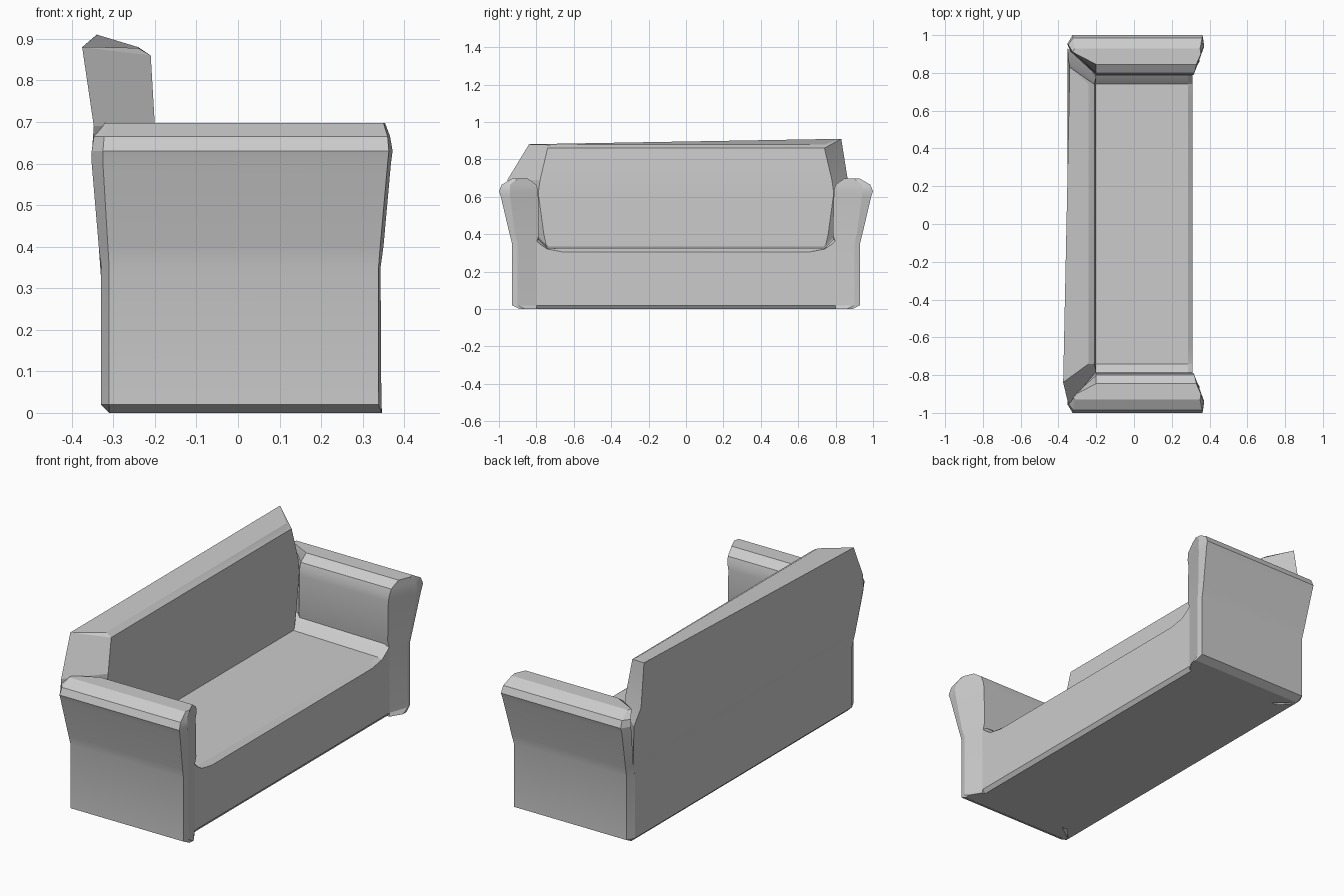
import bpy, bmesh, math


def loft(name, rings):
    """Skin equal-length rings of points and cap both ends."""
    bm = bmesh.new()
    loops = [[bm.verts.new(p) for p in ring] for ring in rings]
    n = len(loops[0])
    for a, b in zip(loops, loops[1:]):
        for i in range(n):
            j = (i + 1) % n
            bm.faces.new((a[i], a[j], b[j], b[i]))
    bm.faces.new(loops[0])
    bm.faces.new(loops[-1])
    bmesh.ops.recalc_face_normals(bm, faces=bm.faces)
    mesh = bpy.data.meshes.new(name)
    bm.to_mesh(mesh)
    bm.free()
    obj = bpy.data.objects.new(name, mesh)
    bpy.context.collection.objects.link(obj)
    bpy.ops.object.select_all(action='DESELECT')
    obj.select_set(True)
    bpy.context.view_layer.objects.active = obj
    bpy.ops.object.shade_smooth_by_angle(angle=math.radians(20))
    return obj


# Flared arms: z, outer y, inner y, outer front x, bulge front x,
# inner front x, outer rear x, rear corner x, rear corner y
ARM = [
    (0.000, 0.89, 0.80, 0.345, 0.347, 0.31, -0.31, -0.31, 0.88),
    (0.020, 0.93, 0.80, 0.338, 0.345, 0.31, -0.31, -0.33, 0.89),
    (0.350, 0.93, 0.80, 0.338, 0.343, 0.31, -0.31, -0.33, 0.89),
    (0.400, 0.943, 0.785, 0.342, 0.35, 0.31, -0.313, -0.335, 0.91),
    (0.600, 0.99, 0.79, 0.36, 0.368, 0.31, -0.325, -0.352, 0.95),
    (0.630, 1.00, 0.79, 0.363, 0.372, 0.315, -0.325, -0.352, 0.955),
    (0.665, 0.985, 0.80, 0.360, 0.366, 0.32, -0.322, -0.348, 0.95),
    (0.697, 0.93, 0.845, 0.350, 0.354, 0.33, -0.315, -0.325, 0.91),
]
for name, s in (("left_arm", 1), ("right_arm", -1)):
    rings = []
    for z, yo, yi, xs, xf, xi, xo, xb, yb in ARM:
        yf = min(yo - 0.03, 0.94)
        rings.append([(xo, s * yo, z), (xs, s * yo, z), (xf, s * yf, z),
                      (xi, s * yi, z), (-0.2, s * yi, z), (xb, s * yb, z)])
    loft(name, rings)

# Seat base, its top edge curling up into the arms
rings = []
for y, front, seat in ((-0.81, 0.07, 0.06), (-0.785, 0.045, 0.045), (-0.74, 0.015, 0.0),
                       (-0.66, 0, 0), (0.66, 0, 0), (0.74, 0.015, 0.0),
                       (0.785, 0.045, 0.045), (0.81, 0.07, 0.06)):
    rings.append([(-0.31, y, 0), (0.295, y, 0), (0.31, y, 0.02),
                  (0.31, y, 0.305 + front), (0.285, y, 0.325 + seat),
                  (-0.24, y, 0.335 + seat), (-0.31, y, 0.335 + seat)])
loft("seat_base", rings)


# Backrest rings: rear corners, then front corners, rising to a skewed ridge
def level(z, xb, yb0, yb1, xf, yf):
    return [(xb, yb0, z), (xb, yb1, z), (xf, yf, z), (xf, -yf, z)]


loft("backrest", [
    level(0.00, -0.31, -0.88, 0.88, -0.22, 0.78),
    level(0.02, -0.33, -0.89, 0.89, -0.22, 0.78),
    level(0.33, -0.33, -0.89, 0.89, -0.20, 0.745),
    level(0.40, -0.335, -0.91, 0.91, -0.20, 0.76),
    level(0.62, -0.352, -0.955, 0.93, -0.20, 0.79),
    level(0.69, -0.347, -0.955, 0.865, -0.20, 0.78),
    [(-0.375, -0.84, 0.88), (-0.34, 0.83, 0.91), (-0.21, 0.74, 0.86), (-0.21, -0.74, 0.86)],
    [(-0.374, -0.838, 0.881), (-0.339, 0.828, 0.91), (-0.24, 0.74, 0.88), (-0.24, -0.74, 0.878)],
])
